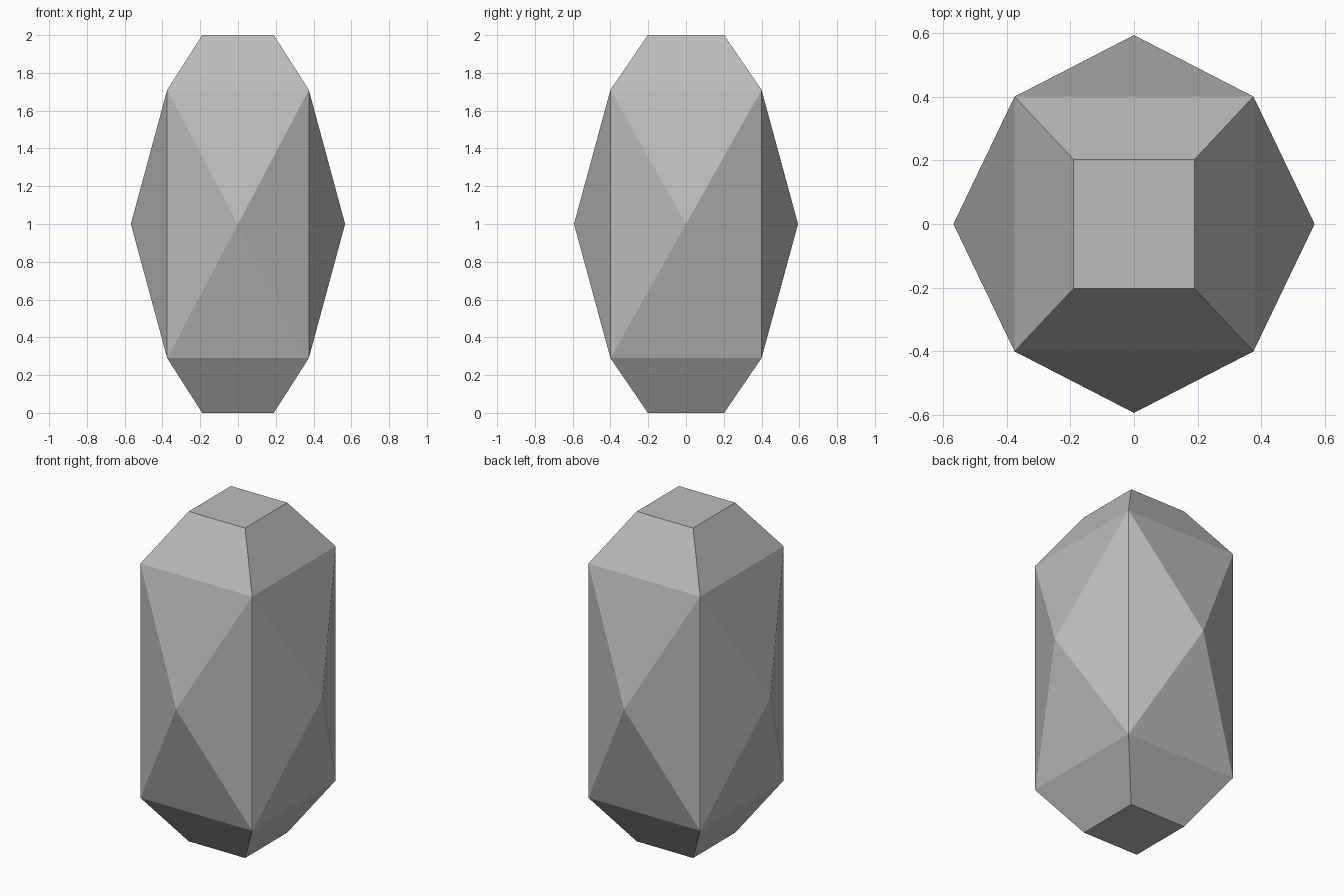
import bpy
import bmesh
from mathutils import Vector

if "Cube" in bpy.data.objects:
    bpy.data.objects.remove(bpy.data.objects["Cube"], do_unlink=True)

# Half sizes of the core block, reach of the side points, and cap scale
HALF = Vector((0.375, 0.4, 0.71))
SIDE_REACH = Vector((0.567, 0.593, 0))
CAP_SCALE = 0.505
MIDDLE = 1.0

# Plain grey stone
stone = bpy.data.materials.new("grey_stone")
stone.use_nodes = True
grey = (0.5, 0.5, 0.5, 1)
stone.diffuse_color = grey
stone.node_tree.nodes["Principled BSDF"].inputs["Base Color"].default_value = grey

# Core block
bm = bmesh.new()
bmesh.ops.create_cube(bm, size=2)
bmesh.ops.scale(bm, vec=HALF, verts=bm.verts)
bm.normal_update()
caps = [f for f in bm.faces if abs(f.normal.z) > 0.5]
sides = [f for f in bm.faces if abs(f.normal.z) < 0.5]

# Four sides, each raised to a point at mid height
directions = [f.normal.copy() for f in sides]
points = bmesh.ops.poke(bm, faces=sides)["verts"]
for v in points:
    normal = max(directions, key=lambda n: n.dot(v.co))
    v.co = normal * SIDE_REACH.dot(Vector(map(abs, normal)))

# Tapered ends with flat caps
for cap in bmesh.ops.extrude_discrete_faces(bm, faces=caps)["faces"]:
    end = 1 if cap.calc_center_median().z > 0 else -1
    for v in cap.verts:
        v.co = (v.co.x * CAP_SCALE, v.co.y * CAP_SCALE, end * MIDDLE)

bmesh.ops.translate(bm, vec=(0, 0, MIDDLE), verts=bm.verts)
bmesh.ops.recalc_face_normals(bm, faces=bm.faces)

mesh = bpy.data.meshes.new("crystal")
bm.to_mesh(mesh)
bm.free()
mesh.materials.append(stone)
crystal = bpy.data.objects.new("crystal", mesh)
bpy.context.collection.objects.link(crystal)
